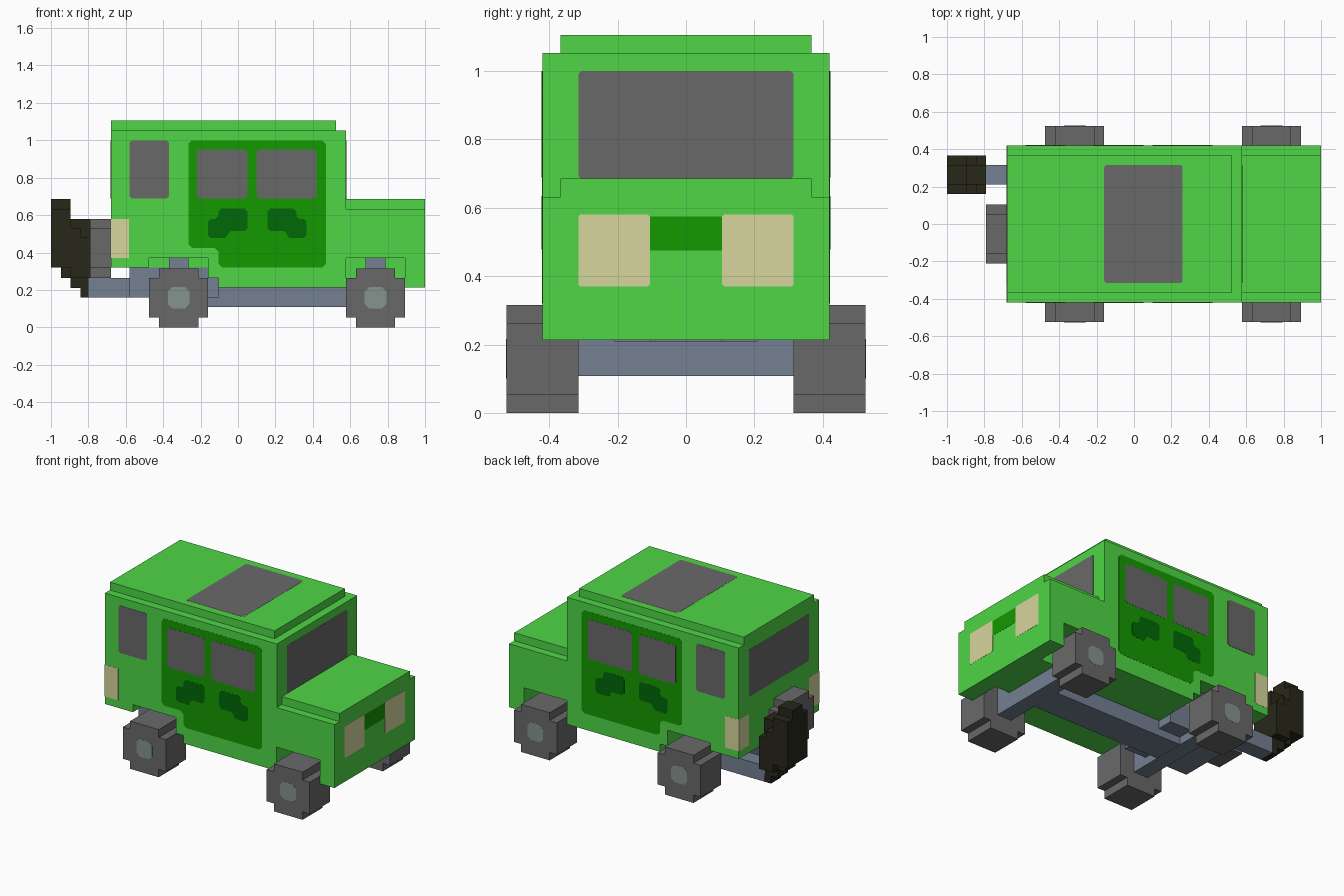
import bpy
import bmesh
from mathutils import Vector

cube = bpy.data.objects.get("Cube")
if cube:
    bpy.data.objects.remove(cube, do_unlink=True)


def material(name, rgb):
    lin = [((c / 255 + 0.055) / 1.055) ** 2.4 if c > 10 else c / 3295 for c in rgb] + [1]
    m = bpy.data.materials.new(name)
    m.use_nodes = True
    m.diffuse_color = lin
    m.node_tree.nodes["Principled BSDF"].inputs["Base Color"].default_value = lin
    return m


GREEN = material("bright_green", (78, 214, 69))
DOOR = material("door_green", (20, 152, 0))
CAMO = material("camo_green", (0, 104, 8))
GREY = material("dark_grey", (105, 105, 105))
LAMP = material("lamp_tan", (214, 214, 158))
STEEL = material("blue_steel", (115, 128, 145))
HUB = material("hub_grey", (132, 148, 142))
SMOKE = material("smoke_brown", (40, 39, 26))

U = 0.0525  # grid step shared by the stepped shapes


def prism(name, pts, axis, lo, hi, mat):
    """Extrude a flat outline along an axis from lo to hi."""
    place = {"x": lambda p, d: (d, p[0], p[1]),
             "y": lambda p, d: (p[0], d, p[1]),
             "z": lambda p, d: (p[0], p[1], d)}[axis]
    bm = bmesh.new()
    face = bm.faces.new([bm.verts.new(place(p, lo)) for p in pts])
    out = bmesh.ops.extrude_face_region(bm, geom=[face])
    verts = [v for v in out["geom"] if isinstance(v, bmesh.types.BMVert)]
    bmesh.ops.translate(bm, verts=verts, vec=Vector(place((0, 0), hi - lo)))
    bmesh.ops.recalc_face_normals(bm, faces=bm.faces)
    me = bpy.data.meshes.new(name)
    bm.to_mesh(me)
    bm.free()
    me.materials.append(mat)
    ob = bpy.data.objects.new(name, me)
    bpy.context.collection.objects.link(ob)
    return ob


def rect(a0, a1, b0, b1):
    return [(a0, b0), (a1, b0), (a1, b1), (a0, b1)]


def box(name, x0, x1, y0, y1, z0, z1, mat):
    return prism(name, rect(x0, x1, z0, z1), "y", y0, y1, mat)


def soften(pts, r):
    """Chamfer every corner of an outline."""
    out = []
    for i, p in enumerate(pts):
        p = Vector(p)
        for q in (pts[i - 1], pts[(i + 1) % len(pts)]):
            out.append(tuple(p + (Vector(q) - p).normalized() * r))
    return out


def plate(name, pts, axis, at, sign, mat, layer=1, r=0.012):
    """Thin painted panel lying on a surface."""
    prism(name, soften(pts, r) if r else pts, axis,
          at - sign * 0.001, at + sign * 0.001 * layer, mat)


def wheel_outline(a, b):
    h, k = 3 * U, 2 * U
    return [(a - k, b - h), (a + k, b - h), (a + k, b - k), (a + h, b - k),
            (a + h, b + k), (a + k, b + k), (a + k, b + h), (a - k, b + h),
            (a - k, b + k), (a - h, b + k), (a - h, b - k), (a - k, b - k)]


# Body shell with stepped floor
body = prism("body", [(-0.68, 0.32), (-0.16, 0.32), (-0.16, 0.265), (-0.105, 0.265),
                      (-0.105, 0.213), (1, 0.213), (1, 0.632), (0.578, 0.632),
                      (0.578, 1.053), (-0.68, 1.053)], "y", -0.42, 0.42, GREEN)
box("hood_top", 0.578, 1, -0.367, 0.367, 0.632, 0.685, GREEN)
box("roof_top", -0.68, 0.525, -0.367, 0.367, 1.053, 1.105, GREEN)

# Wheels, hubs, struts, axles and arches
for end, x in (("rear", -0.3175), ("front", 0.735)):
    box(end + "_axle", x - U, x + U, -0.315, 0.315, 0.108, 0.21, STEEL)
    for side, s in (("right", -1), ("left", 1)):
        tag = end + "_" + side
        prism(tag + "_wheel", wheel_outline(x, 3 * U), "y", s * 0.315, s * 0.525, GREY)
        plate(tag + "_hub", rect(x - 0.058, x + 0.058, 0.1, 0.216), "y",
              s * 0.525, s, HUB, r=0.025)
        box(tag + "_strut", x - U, x + U, s * 0.21, s * 0.315, 0.108, 0.372, STEEL)
        cutter = box(tag + "_arch_cutter", x - 3 * U, x + 3 * U,
                     s * 0.21, s * 0.5, 0.1, 0.37, GREEN)
        cutter.hide_render = True
        cutter.hide_set(True)
        mod = body.modifiers.new(tag + "_arch", "BOOLEAN")
        mod.operation = "DIFFERENCE"
        mod.solver = "EXACT"
        mod.object = cutter

# Chassis
box("center_rail", -0.3, 0.72, -0.105, 0.105, 0.11, 0.214, STEEL)
box("engine_block", -0.58, -0.16, -0.21, 0.21, 0.16, 0.322, STEEL)
box("block_step", -0.16, -0.105, -0.21, 0.21, 0.16, 0.267, STEEL)
box("exhaust_pipe", -0.8, -0.58, 0.21, 0.315, 0.16, 0.265, STEEL)
box("exhaust_branch", -0.58, -0.42, 0.21, 0.315, 0.16, 0.265, STEEL)

# Exhaust smoke: stepped columns, taller through the middle
for i, (low, high, side_low, side_high) in enumerate((
        (0.32, 0.685, 0.32, 0.63), (0.265, 0.685, 0.32, 0.63),
        (0.21, 0.58, 0.265, 0.53), (0.16, 0.58, 0.265, 0.48))):
    x0 = -1 + i * U
    box(f"smoke_core_{i}", x0, x0 + U, 0.21, 0.315, low, high, SMOKE)
    for side, y0 in (("right", 0.16), ("left", 0.315)):
        box(f"smoke_{side}_{i}", x0, x0 + U, y0, y0 + U, side_low, side_high, SMOKE)

# Spare wheel on the tail
prism("spare_wheel", wheel_outline(-U, 0.4225), "x", -0.79, -0.68, GREY)
plate("spare_hub", rect(-U - 0.058, -U + 0.058, 0.365, 0.481), "x", -0.79, -1, HUB, r=0.025)

# Side panels, mirrored left and right
for side, s in (("right", -1), ("left", 1)):
    y = s * 0.42
    plate(side + "_door", [(-0.105, 0.32), (0.47, 0.32), (0.47, 1), (-0.265, 1),
                           (-0.265, 0.425), (-0.105, 0.425)], "y", y, s, DOOR, 1, 0.02)
    for name, x0, x1, z1 in (("rear_window", -0.58, -0.37, 1),
                             ("door_window_a", -0.22, 0.05, 0.95),
                             ("door_window_b", 0.1, 0.42, 0.95)):
        plate(f"{side}_{name}", rect(x0, x1, 0.688, z1), "y", y, s, GREY, 2)
    camo = [(-0.16, 0.478), (-0.055, 0.478), (-0.055, 0.515), (0.05, 0.515),
            (0.05, 0.635), (-0.105, 0.635), (-0.105, 0.58), (-0.16, 0.58)]
    plate(side + "_camo_a", camo, "y", y, s, CAMO, 2, 0.015)
    plate(side + "_camo_b", [(0.207 - px, pz) for px, pz in camo], "y", y, s, CAMO, 2, 0.015)
    # Lamps: tail lamps wrap around the corner
    plate(side + "_tail_lamp_side", rect(-0.681, -0.582, 0.37, 0.58), "y", y, s, LAMP, r=0)
    plate(side + "_tail_lamp_back", rect(s * 0.315, s * 0.421, 0.37, 0.58), "x", -0.68, -1, LAMP, r=0)
    plate(side + "_headlamp", rect(s * 0.105, s * 0.315, 0.37, 0.58), "x", 1, 1, LAMP, r=0.006)

# Grille, end windows and sunroof
plate("grille", rect(-0.105, 0.105, 0.475, 0.575), "x", 1, 1, DOOR, r=0)
plate("windshield", rect(-0.315, 0.315, 0.685, 1), "x", 0.578, 1, GREY, r=0.008)
plate("back_window", rect(-0.315, 0.315, 0.69, 1), "x", -0.68, -1, GREY, r=0.008)
plate("sunroof", rect(-0.16, 0.26, -0.315, 0.315), "z", 1.105, 1, GREY, r=0.01)
